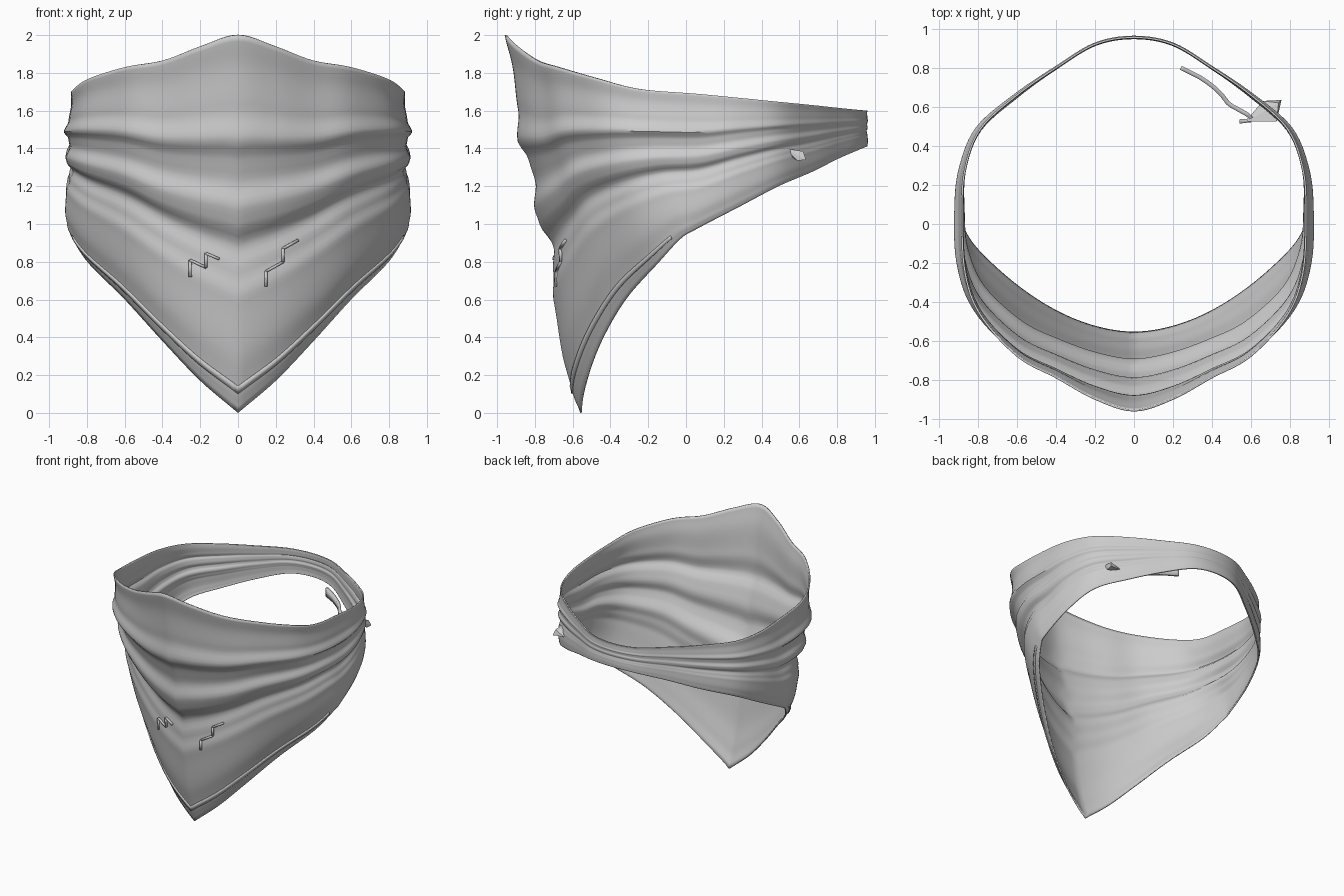
import bpy, bmesh, math
from mathutils import Vector as V
from mathutils.bvhtree import BVHTree

if "Cube" in bpy.data.objects:
    bpy.data.objects.remove(bpy.data.objects["Cube"])

# Half outlines, from front centre round the side to back centre
TOP = [(0, -.96, 2), (.2, -.9, 1.94), (.4, -.79, 1.865), (.6, -.68, 1.83), (.79, -.47, 1.77),
       (.87, -.25, 1.715), (.885, .05, 1.69), (.87, .28, 1.668), (.79, .49, 1.647),
       (.6, .665, 1.63), (.4, .805, 1.615), (.2, .925, 1.603), (0, .96, 1.6)]
MID = [(0, -.765), (.2, -.73), (.4, -.655), (.6, -.555), (.8, -.36), (.885, -.15), (.9, .07),
       (.885, .28), (.8, .49), (.6, .665), (.4, .805), (.2, .925), (0, .96)]
LOW = [(0, -.56, 0), (.2, -.53, .17), (.4, -.45, .38), (.6, -.32, .6), (.79, -.15, .79),
       (.875, -.03, .92), (.89, .05, .97), (.87, .28, 1.09), (.79, .49, 1.2),
       (.6, .665, 1.275), (.4, .805, 1.345), (.2, .925, 1.397), (0, .96, 1.41)]
# Cloth folds: (fraction down from the top edge, outward offset)
FOLDS = [(0, 0), (.08, -.01), (.2, .005), (.28, .04), (.33, 0), (.39, -.012), (.46, .022),
         (.5, .01), (.56, -.04), (.63, -.01), (.7, .018), (.85, .03), (.95, .018), (1, 0)]
WEIGHT = [(w,) for w in (1, 1, .95, .9, .8, .7, .6, .4, .3, .2, .1, .1, .1)]


def spline(pts, t, ridge=False):
    """Catmull-Rom through pts; ridge leaves a kink in z at the first point."""
    n = len(pts) - 1
    i = min(int(t), n - 1)
    f = t - i

    def get(k):
        if 0 <= k <= n:
            return V(pts[k]) if len(pts[0]) > 1 else V((pts[k][0], 0))
        q = list(pts[1 if k < 0 else n - 1])
        q[0] = -q[0] if len(q) > 1 else q[0]
        if ridge and k < 0:
            q[2] = 2 * pts[0][2] - q[2]
        return V(q) if len(q) > 1 else V((q[0], 0))
    a, b, c, d = (get(i + k) for k in (-1, 0, 1, 2))
    return .5 * (2 * b + (c - a) * f + (2 * a - 5 * b + 4 * c - d) * f * f
                 + (3 * b - a - 3 * c + d) * f ** 3)


def fold_at(v):
    for (a, p), (b, q) in zip(FOLDS, FOLDS[1:]):
        if v <= b:
            s = (v - a) / (b - a)
            return p + (q - p) * s * s * (3 - 2 * s)
    return 0


def cloth(u, v, lift=0):
    s, u = (-1 if u < 0 else 1), abs(u)
    t, m, b = spline(TOP, u), spline(MID, u), spline(LOW, u, True)
    h = [t[k] * (1 - v) * (1 - 2 * v) + m[k] * 4 * v * (1 - v) + b[k] * v * (2 * v - 1)
         for k in (0, 1)]
    xy = V(h)
    xy += xy.normalized() * (fold_at(v) * spline(WEIGHT, u)[0] + lift)
    return V((s * xy.x, xy.y, t.z + (b.z - t.z) * v))


def make(name, verts, faces, thick=0, offset=-1):
    me = bpy.data.meshes.new(name)
    me.from_pydata([tuple(p) for p in verts], [], faces)
    ob = bpy.data.objects.new(name, me)
    bpy.context.collection.objects.link(ob)
    bpy.ops.object.select_all(action='DESELECT')
    ob.select_set(True)
    bpy.context.view_layer.objects.active = ob
    bpy.ops.object.shade_smooth_by_angle(angle=math.radians(40))
    if thick:
        mod = ob.modifiers.new("thickness", 'SOLIDIFY')
        mod.thickness, mod.offset = thick, offset
    return ob


def grid(cols, rows, wrap=False):
    n = cols if wrap else cols - 1
    return [(i * rows + j, i * rows + j + 1, (i + 1) % cols * rows + j + 1, (i + 1) % cols * rows + j)
            for i in range(n) for j in range(rows - 1)]


# Neckerchief cloth
C, R = 144, 61
verts = [cloth(-12 + 24 * i / C, j / (R - 1)) for i in range(C) for j in range(R)]
faces = grid(C, R, True)
make("neckerchief", verts, faces, .01)
tree = BVHTree.FromPolygons(verts, faces)

# Raised trim following the pointed lower edge
N = 81
strip = []
for i in range(N):
    u = -4.7 + 9.4 * i / (N - 1)
    a = .012 * (abs(u) / 4.7) ** 2
    strip += [cloth(u, .93 + a, .007), cloth(u, .95 + a, .007)]
make("edge_trim", strip, grid(N, 2), .012)


# Stepped stitch marks lying on the front
def stitch(name, path, w=.007):
    vs, fs = [], []
    for (x0, z0), (x1, z1) in zip(path, path[1:]):
        d = V((x1 - x0, z1 - z0)).normalized()
        n = V((-d.y, d.x)) * w
        k = len(vs)
        for x, z in ((x0 - n.x, z0 - n.y), (x1 - n.x, z1 - n.y), (x1 + n.x, z1 + n.y), (x0 + n.x, z0 + n.y)):
            hit = tree.ray_cast(V((x, -3, z)), V((0, 1, 0)))[0]
            vs.append(hit + V((0, -.012, 0)))
        fs.append((k, k + 1, k + 2, k + 3))
    make(name, vs, fs, .016)


stitch("left_stitch", [(-.255, .72), (-.255, .81), (-.17, .77), (-.17, .845), (-.1, .815)])
stitch("right_stitch", [(.15, .67), (.15, .75), (.24, .8), (.24, .87), (.32, .915)])

# Loose tie end curling inside the back
path = [(.24, .8), (.33, .755), (.42, .69), (.48, .62), (.54, .525)]
tie = []
for i in range(25):
    t = i / 6
    p = spline(path, t)
    x, y = (p.x, p.y) if t > 1 else (.24 + .09 * t, .8 - .045 * t)
    h = .035 - .006 * t
    tie += [(x, y, 1.41 - .01 * t + h), (x, y, 1.41 - .01 * t - h)]
make("inner_tie_end", tie, grid(25, 2), .022, 0)

# Small tie end poking outside
bm = bmesh.new()
for p in [(.58, .525, 1.39), (.60, .56, 1.37), (.73, .525, 1.40), (.72, .54, 1.37), (.66, .63, 1.35),
          (.755, .635, 1.34), (.745, .59, 1.335), (.74, .62, 1.385)]:
    bm.verts.new(p)
bmesh.ops.convex_hull(bm, input=bm.verts)
me = bpy.data.meshes.new("outer_tie_end")
bm.to_mesh(me)
bm.free()
bpy.context.collection.objects.link(bpy.data.objects.new("outer_tie_end", me))
